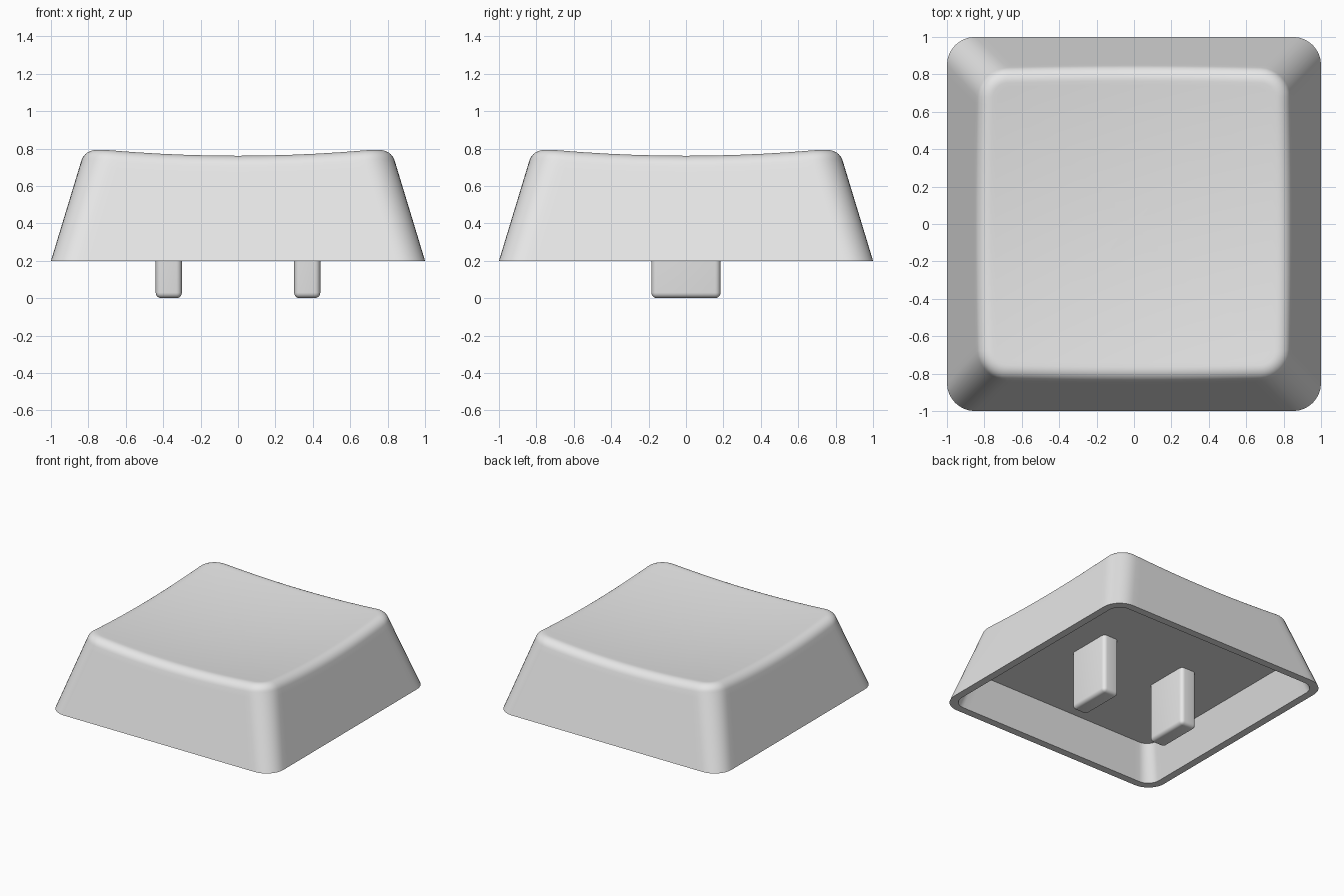
import bpy, bmesh, math

if "Cube" in bpy.data.objects:
    bpy.data.objects.remove(bpy.data.objects["Cube"])

BASE_Z, CEILING_Z = 0.20, 0.47
SLOPE = 0.305                 # inward lean of the walls per unit height
FILLET = 0.085                # rounding of the top rim
LEAN = math.atan(1 / SLOPE)   # angle the rim rounding turns through
TANGENT = FILLET * math.tan(LEAN / 2)

plastic = bpy.data.materials.new("light_grey_plastic")
plastic.diffuse_color = (0.8, 0.8, 0.8, 1)
plastic.use_nodes = True
plastic.node_tree.nodes["Principled BSDF"].inputs["Base Color"].default_value = plastic.diffuse_color

SIDE_STEPS = [0, 0.03, 0.1, 0.2, 0.3, 0.4, 0.5, 0.6, 0.7, 0.8, 0.9, 0.97]
CORNER_STEPS = 8


def bowl(x, y):
    """Height of the dished top."""
    return 0.723 + 0.065 * (x * x + y * y)


def half_width(z):
    return 1 - SLOPE * (z - BASE_Z)


def outline(h, r):
    """Rounded square; h may be a function of the point index."""
    pts = []
    for k in range(4):
        c, s = round(math.cos(k * math.pi / 2)), round(math.sin(k * math.pi / 2))
        n = len(SIDE_STEPS) + CORNER_STEPS
        for j in range(n):
            w = h(k * n + j) if callable(h) else h
            if j < len(SIDE_STEPS):
                x, y = w, (w - r) * (2 * SIDE_STEPS[j] - 1)
            else:
                a = (j - len(SIDE_STEPS)) / CORNER_STEPS * math.pi / 2
                x, y = w - r + r * math.cos(a), w - r + r * math.sin(a)
            pts.append((c * x - s * y, s * x + c * y))
    return pts


def finish(obj, angle=35):
    obj.data.materials.append(plastic)
    bpy.ops.object.select_all(action='DESELECT')
    obj.select_set(True)
    bpy.context.view_layer.objects.active = obj
    bpy.ops.object.shade_smooth_by_angle(angle=math.radians(angle))


def make_object(name, bm):
    bmesh.ops.recalc_face_normals(bm, faces=bm.faces)
    mesh = bpy.data.meshes.new(name)
    bm.to_mesh(mesh)
    bm.free()
    obj = bpy.data.objects.new(name, mesh)
    bpy.context.collection.objects.link(obj)
    return obj


# Half width of the wall where it meets the dished top, per outline point
edge = [half_width(bowl(x, y)) for x, y in outline(0.82, 0.14)]

# Rings from the cavity ceiling, out around the lower rim and up the walls
rings = []
inner = 0.94
ceil_h = inner - SLOPE * (CEILING_Z - BASE_Z)
rings.append([(x, y, CEILING_Z) for x, y in outline(ceil_h, 0.09)])
rings.append([(x, y, BASE_Z) for x, y in outline(inner, 0.10)])
base = [(x, y, BASE_Z) for x, y in outline(1.0, 0.15)]
rings.append(base)

# Rounded top rim
rim = []
for i in range(9):
    a = LEAN * (1 - i / 8)
    inset = TANGENT - FILLET * math.sin(a)
    drop = FILLET * (1 - math.cos(a))
    pts = outline(lambda n: edge[n] - inset, 0.14 - inset)
    rim.append([(x, y, bowl(x, y) - drop) for x, y in pts])
for t in (0.04, 0.5, 0.93):
    rings.append([tuple(p + (q - p) * t for p, q in zip(u, v))
                  for u, v in zip(base, rim[0])])
rings += rim

# Dished top
for s in (0.97, 0.9, 0.8, 0.68, 0.55, 0.42, 0.28, 0.14):
    rings.append([(x * s, y * s, bowl(x * s, y * s)) for x, y, z in rim[-1]])

bm = bmesh.new()
loops = [[bm.verts.new(p) for p in ring] for ring in rings]
count = len(base)
for lo, hi in zip(loops, loops[1:]):
    for i in range(count):
        j = (i + 1) % count
        bm.faces.new((lo[i], lo[j], hi[j], hi[i]))
bm.faces.new(loops[0])
centre = bm.verts.new((0, 0, bowl(0, 0)))
for i in range(count):
    bm.faces.new((loops[-1][i], loops[-1][(i + 1) % count], centre))
finish(make_object("key_cap", bm))

# Two rounded prongs hanging from the cavity ceiling
for side, name in ((-1, "left_prong"), (1, "right_prong")):
    bm = bmesh.new()
    bmesh.ops.create_cube(bm, size=1)
    for v in bm.verts:
        v.co = (side * 0.37 + v.co.x * 0.14, v.co.y * 0.37,
                (v.co.z + 0.5) * CEILING_Z)
    edges = [e for e in bm.edges if min(v.co.z for v in e.verts) < 0.01]
    bmesh.ops.bevel(bm, geom=edges, offset=0.03, segments=5,
                    profile=0.5, affect='EDGES')
    finish(make_object(name, bm))
